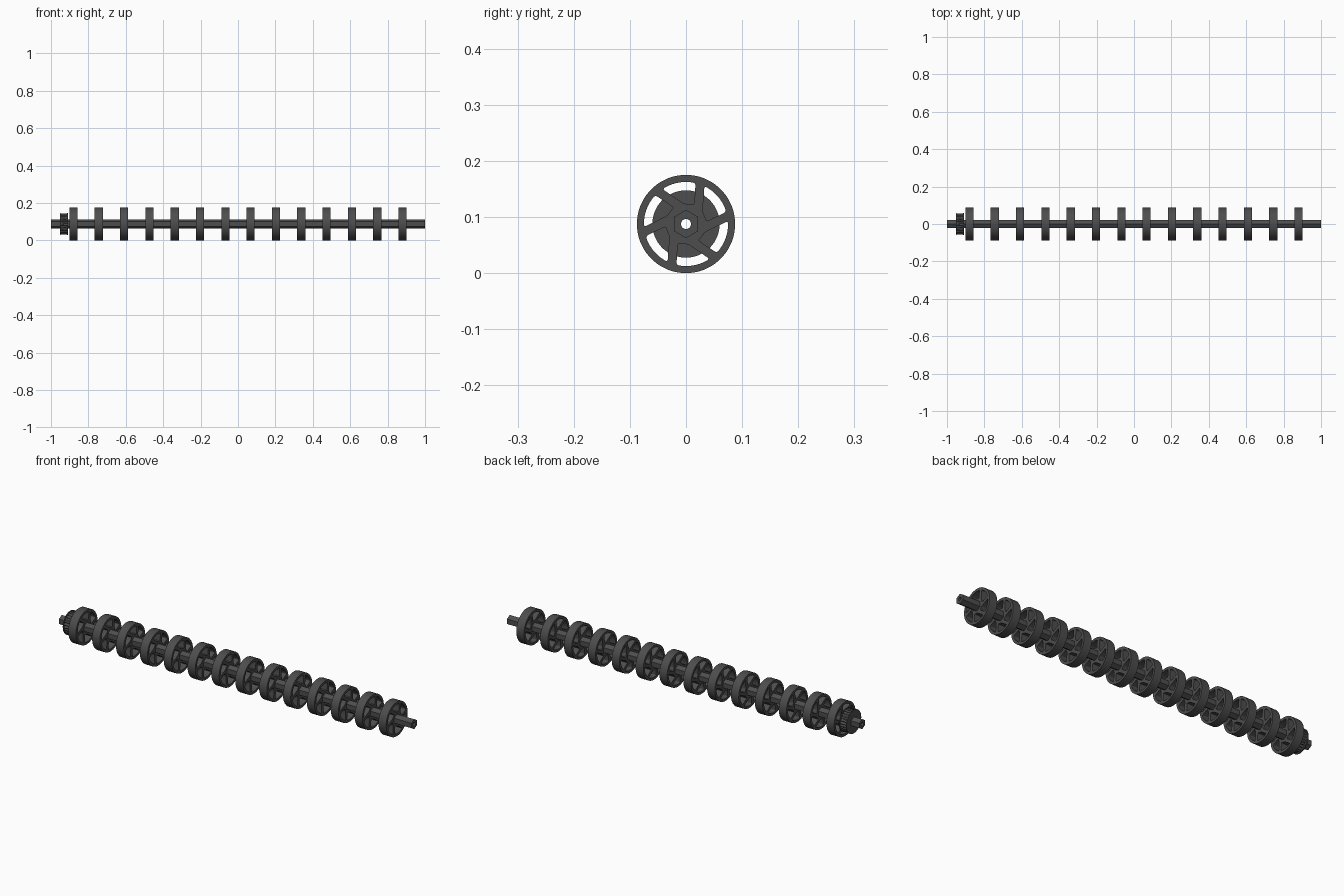
import bpy, bmesh
from math import sin, cos, asin, pi, radians, sqrt
from mathutils import Matrix, Vector

if "Cube" in bpy.data.objects:
    bpy.data.objects.remove(bpy.data.objects["Cube"])

AXIS_Z = 0.0875
HEX_R = 0.0252
# local x,y,z -> world y,z,x so profiles extrude along the shaft
TO_X = Matrix(((0, 0, 1, 0), (1, 0, 0, 0), (0, 1, 0, 0), (0, 0, 0, 1)))

dark = bpy.data.materials.new("dark_grey")
dark.diffuse_color = (0.075, 0.075, 0.075, 1)
dark.use_nodes = True
dark.node_tree.nodes["Principled BSDF"].inputs["Base Color"].default_value = dark.diffuse_color


def polar(r, a):
    return Vector((r * cos(a), r * sin(a)))


def ring(r, n, start=0.0):
    return [polar(r, start + 2 * pi * i / n) for i in range(n)]


def arc(r, a, b, n):
    return [polar(r, a + (b - a) * i / n) for i in range(n + 1)]


def place(name, mesh, x):
    ob = bpy.data.objects.new(name, mesh)
    bpy.context.collection.objects.link(ob)
    ob.location = (x, 0, AXIS_Z)
    return ob


def plate(name, loops, width):
    """Mesh extruded from an outline with holes, centred on the shaft axis."""
    cu = bpy.data.curves.new(name, 'CURVE')
    cu.dimensions = '2D'
    cu.fill_mode = 'BOTH'
    cu.extrude = width / 2
    for pts in loops:
        sp = cu.splines.new('POLY')
        sp.points.add(len(pts) - 1)
        for p, q in zip(sp.points, pts):
            p.co = (q.x, q.y, 0, 1)
        sp.use_cyclic_u = True
    tmp = bpy.data.objects.new(name + "_outline", cu)
    bpy.context.collection.objects.link(tmp)
    dg = bpy.context.evaluated_depsgraph_get()
    me = bpy.data.meshes.new_from_object(tmp.evaluated_get(dg))
    bpy.data.objects.remove(tmp)
    me.transform(TO_X)
    bm = bmesh.new()
    bm.from_mesh(me)
    bmesh.ops.remove_doubles(bm, verts=bm.verts, dist=1e-6)
    bmesh.ops.recalc_face_normals(bm, faces=bm.faces)
    bm.to_mesh(me)
    bm.free()
    me.materials.clear()
    me.materials.append(dark)
    return me


def smooth(ob):
    bpy.ops.object.select_all(action='DESELECT')
    ob.select_set(True)
    bpy.context.view_layer.objects.active = ob
    bpy.ops.object.shade_smooth_by_angle(angle=radians(30))


def pocket(k):
    """Rounded opening between two leaning spokes."""
    r_in, r_out, fillet = 0.036, 0.075, 0.005
    left, right = 0.012, 0.028
    d0 = radians(86 + 60 * k)
    d1 = d0 + pi / 3

    def side(d, off, r):
        return polar(r, d - asin(off / r))
    a0, a1 = d0 - asin(left / r_out), d1 - asin(right / r_out)
    b0, b1 = d0 - asin(left / r_in), d1 - asin(right / r_in)
    fo, fi = fillet / r_out, min(fillet / r_in, (b1 - b0) * 0.3)
    u0, u1 = polar(fillet, d0), polar(fillet, d1)
    c = [polar(r_out, a0), polar(r_out, a1), polar(r_in, b1), polar(r_in, b0)]
    outer = arc(r_out, a0 + fo, a1 - fo, 10)
    inner = arc(r_in, b1 - fi, b0 + fi, 4)

    def bend(p, m, q):
        return [p * (1 - t) ** 2 + m * 2 * t * (1 - t) + q * t * t
                for t in (0, .25, .5, .75, 1)]
    return (bend(c[0] - u0, c[0], outer[0]) + outer[1:-1]
            + bend(outer[-1], c[1], c[1] - u1)
            + bend(c[2] + u1, c[2], inner[0]) + inner[1:-1]
            + bend(inner[-1], c[3], c[3] + u0))


# hexagonal shaft with a round bore
shaft = place("hex_shaft", plate("hex_shaft", [ring(HEX_R, 6, pi / 2), ring(0.009, 32)], 2.0), 0)
smooth(shaft)

# row of spoked wheels sharing one mesh
bore = ring(HEX_R, 6, pi / 2)
wheel = plate("wheel", [ring(0.0875, 96), bore] + [pocket(k) for k in range(6)], 0.0437)
for i in range(14):
    ob = place(f"wheel_{i + 1}", wheel, -0.88 + 1.76 * i / 13)
    if i == 0:
        smooth(ob)

# toothed belt pulley between two flanges
TEETH = 24
outline = []
for i in range(TEETH):
    a, s = 2 * pi * i / TEETH, 2 * pi / TEETH
    outline += [polar(0.056, a), polar(0.056, a + s * 0.5),
                polar(0.048, a + s * 0.6), polar(0.048, a + s * 0.9)]
px = -0.931
place("pulley_teeth", plate("pulley_teeth", [outline, bore], 0.036), px)
flange = plate("pulley_flange", [ring(0.060, 64), bore], 0.004)
for side, name in ((-1, "outer"), (1, "inner")):
    ob = place(f"pulley_flange_{name}", flange, px + side * 0.0195)
smooth(ob)
